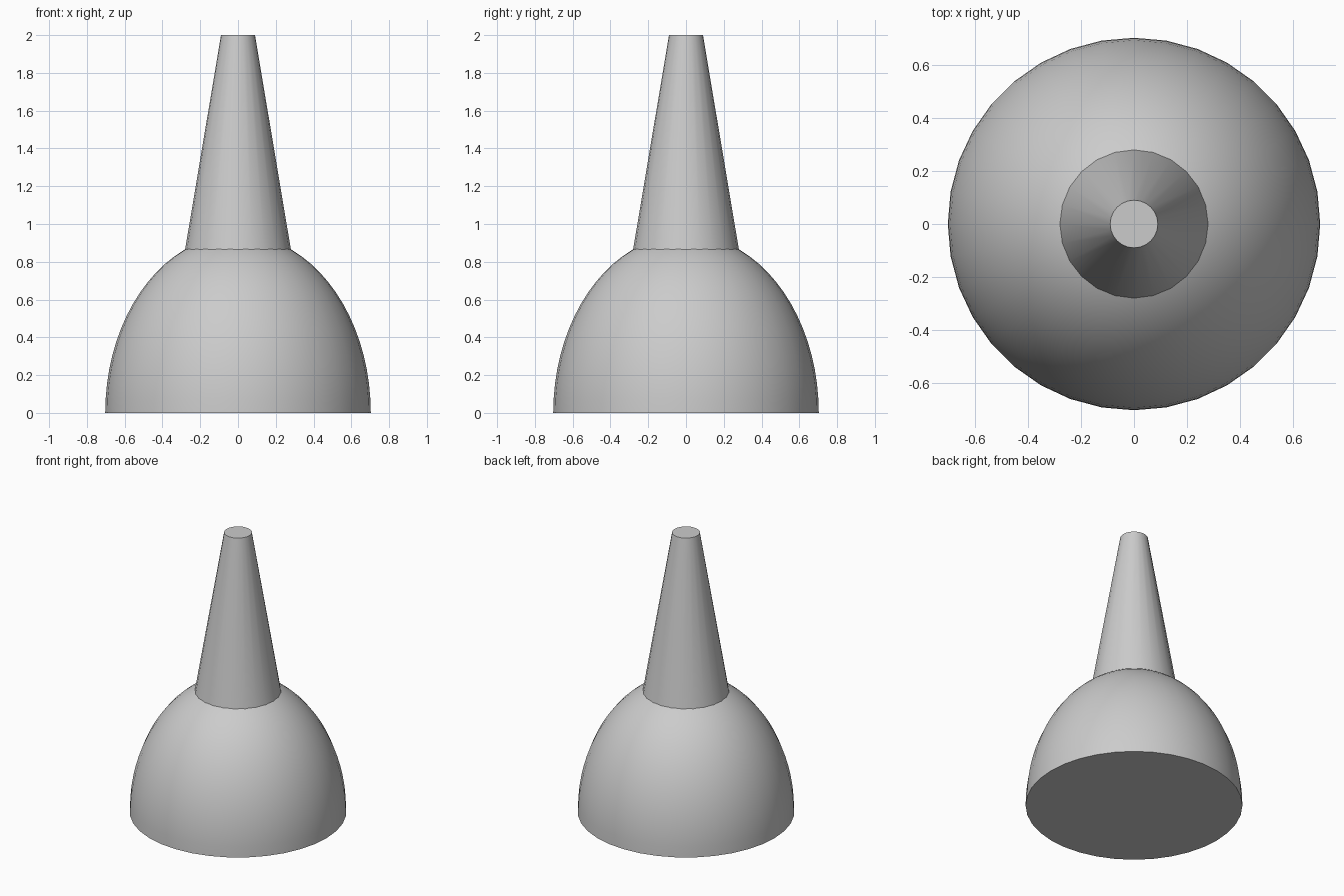
import bpy, bmesh, math
from mathutils import Matrix

cube = bpy.data.objects.get("Cube")
if cube:
    bpy.data.objects.remove(cube, do_unlink=True)

grey = bpy.data.materials.new("plain grey")
grey.use_nodes = True
colour = (0.6, 0.6, 0.6, 1)
grey.diffuse_color = colour
grey.node_tree.nodes["Principled BSDF"].inputs["Base Color"].default_value = colour


def turned(name, profile, sides):
    """Revolve (radius, height) points about z and close both ends."""
    bm = bmesh.new()
    rings = []
    for radius, height in profile:
        ring = bmesh.ops.create_circle(
            bm, segments=sides, radius=radius,
            matrix=Matrix.Translation((0, 0, height)))["verts"]
        rings.append(ring)
    for low, high in zip(rings, rings[1:]):
        for i in range(sides):
            j = (i + 1) % sides
            bm.faces.new((low[i], low[j], high[j], high[i]))
    bm.faces.new(rings[0])
    bm.faces.new(rings[-1])
    bmesh.ops.recalc_face_normals(bm, faces=bm.faces)
    mesh = bpy.data.meshes.new(name)
    bm.to_mesh(mesh)
    bm.free()
    mesh.materials.append(grey)
    obj = bpy.data.objects.new(name, mesh)
    bpy.context.collection.objects.link(obj)
    bpy.ops.object.select_all(action="DESELECT")
    obj.select_set(True)
    bpy.context.view_layer.objects.active = obj
    bpy.ops.object.shade_smooth_by_angle(angle=math.radians(30))
    return obj


# Domed base: half an ellipsoid with a flat underside
RADIUS, HEIGHT, STEPS = 0.703, 0.944, 18
angles = [math.radians(85) * i / STEPS for i in range(STEPS + 1)]
turned("domed_base",
       [(RADIUS * math.cos(a), HEIGHT * math.sin(a)) for a in angles], 36)

# Tapered spout, sunk slightly into the dome
turned("tapered_spout", [(0.29, 0.805), (0.28, 0.865), (0.09, 2.0)], 24)
